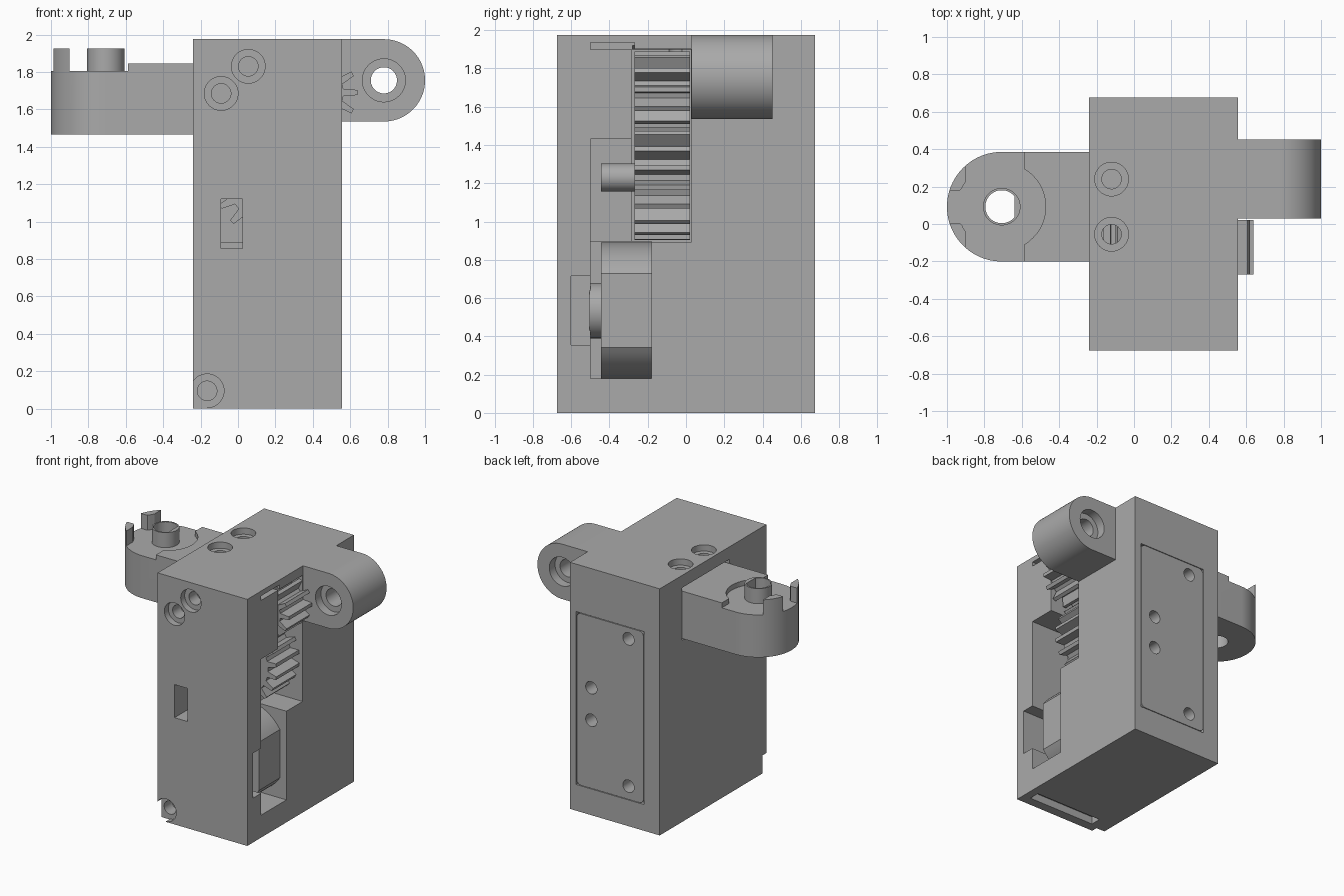
import bpy, bmesh, math
from mathutils import Vector

if "Cube" in bpy.data.objects:
    bpy.data.objects.remove(bpy.data.objects["Cube"])

grey = bpy.data.materials.new("plain grey")
grey.use_nodes = True
grey.diffuse_color = (0.4, 0.4, 0.4, 1)
grey.node_tree.nodes["Principled BSDF"].inputs["Base Color"].default_value = (0.4, 0.4, 0.4, 1)


def prism(name, axis, pts, lo, hi):
    """Extrude a 2D outline along an axis; outline is in the other two axes, in order."""
    def place(p, d):
        co = list(p)
        co.insert("xyz".index(axis), d)
        return Vector(co)
    bm = bmesh.new()
    rings = [[bm.verts.new(place(p, d)) for p in pts] for d in (lo, hi)]
    bm.faces.new(rings[0])
    bm.faces.new(rings[1])
    n = len(pts)
    for i in range(n):
        j = (i + 1) % n
        bm.faces.new((rings[0][i], rings[0][j], rings[1][j], rings[1][i]))
    bmesh.ops.recalc_face_normals(bm, faces=bm.faces)
    mesh = bpy.data.meshes.new(name)
    bm.to_mesh(mesh)
    bm.free()
    mesh.materials.append(grey)
    ob = bpy.data.objects.new(name, mesh)
    bpy.context.collection.objects.link(ob)
    return ob


def rect(a0, a1, b0, b1):
    return [(a0, b0), (a1, b0), (a1, b1), (a0, b1)]


def arc(c, r, start=0, end=360, n=48):
    steps = n if end - start == 360 else n + 1
    angles = [math.radians(start + (end - start) * i / n) for i in range(steps)]
    return [(c[0] + r * math.cos(a), c[1] + r * math.sin(a)) for a in angles]


def gear_outline(c, r, teeth, depth, turn=0):
    pts = []
    for i in range(teeth):
        for frac, rad in ((-0.30, r - depth), (-0.13, r), (0.13, r), (0.30, r - depth)):
            a = math.tau * (i + frac + turn) / teeth
            pts.append((c[0] + rad * math.cos(a), c[1] + rad * math.sin(a)))
    return pts


def boolean(target, other, op="DIFFERENCE"):
    mod = target.modifiers.new(op, "BOOLEAN")
    mod.operation, mod.solver, mod.object = op, "EXACT", other
    bpy.context.view_layer.objects.active = target
    bpy.ops.object.modifier_apply(modifier=mod.name)
    bpy.data.objects.remove(other)


def cut(target, axis, pts, lo, hi):
    boolean(target, prism("cutter", axis, pts, lo, hi))


def screw_hole(target, axis, c, face, inward):
    """Counterbored hole sunk from a face."""
    for r, depth in ((0.09, 0.05), (0.052, 0.15)):
        lo, hi = sorted((face - inward * 0.02, face + inward * depth))
        cut(target, axis, arc(c, r), lo, hi)


# Housing
TOP, FRONT, BACK, LEFT, RIGHT = 1.975, -0.675, 0.675, -0.24, 0.555
upper_gear, lower_gear, motor_c = (0.44, 1.69), (0.2, 1.23), (0.2, 0.535)
housing = prism("housing", "z", rect(LEFT, RIGHT, FRONT, BACK), 0, TOP)

# Side opening: gear bay, shaft bay, motor bay, wire slot, top relief
for y0, y1, z0, z1, x0 in (
        (-0.285, 0.025, 0.89, 1.9, -0.16),
        (-0.5, -0.28, 0.88, 1.43, -0.15),
        (-0.5, -0.18, 0.18, 0.895, -0.17),
        (-0.6, -0.49, 0.355, 0.715, 0.3),
        (-0.5, -0.27, 1.9, 1.935, 0.51)):
    cut(housing, "x", rect(y0, y1, z0, z1), x0, 0.6)
cut(housing, "y", arc(upper_gear, 0.24), -0.28, 0.025)

# Front window, bottom slot and arm socket
cut(housing, "y", rect(-0.09, 0.025, 0.855, 1.12), -0.7, -0.45)
cut(housing, "z", rect(-0.10, 0.49, -0.6, -0.515), -0.02, 0.06)
cut(housing, "x", rect(-0.21, 0.395, 1.455, 1.875), -0.3, -0.18)

# Screw holes on front and top, with the lower corner cut away
for c in ((0.055, 1.83), (-0.09, 1.685), (-0.165, 0.095)):
    screw_hole(housing, "y", c, FRONT, 1)
cut(housing, "y", rect(-0.3, -0.165, -0.02, 0.095), -0.7, FRONT + 0.05)
for y in (0.24, -0.055):
    screw_hole(housing, "z", (-0.12, y), TOP, -1)

# Back cover set into a recess
cut(housing, "y", rect(-0.1, 0.5, 0.21, 1.595), BACK - 0.03, 0.7)
corner = 0.035
cover_pts = []
for cx, cz, a in ((0.495, 1.59, 0), (-0.095, 1.59, 90), (-0.095, 0.215, 180), (0.495, 0.215, 270)):
    sx, sz = (1 if cx > 0 else -1), (1 if cz > 1 else -1)
    cover_pts += arc((cx - sx * corner, cz - sz * corner), corner, a, a + 90, 6)
cover = prism("back_cover", "y", cover_pts, BACK - 0.04, BACK)
for c in ((0.037, 1.5), (0.037, 0.32), (0.367, 1.02), (0.367, 0.76)):
    for part in (cover, housing):
        cut(part, "y", arc(c, 0.05, n=32), BACK - 0.12, 0.7)

# Mounting ear with a bore counterbored at both ends
ear_c = (0.78, 1.755)
ear = prism("mounting_ear", "y",
            arc(ear_c, 0.22, -90, 90) + [(0.54, TOP), (0.54, 1.535)], 0.03, 0.452)
cut(ear, "y", arc(ear_c, 0.07), -0.1, 0.6)
cut(ear, "y", arc(ear_c, 0.115), -0.1, 0.1)
cut(ear, "y", arc(ear_c, 0.115), 0.38, 0.6)

# Side arm with raised deck, round recess, collar and prongs
arm_c, arm_r, arm_floor = (-0.707, 0.0925), 0.293, 1.805
arm_outline = arc(arm_c, arm_r, 90, 270) + [(-0.17, -0.2), (-0.17, 0.385)]
arm = prism("side_arm", "z", arm_outline, 1.465, 1.925)
cut(arm, "z", rect(-0.9, -0.587, -0.5, 0.6), arm_floor, 2)
cut(arm, "z", rect(-0.6, 0, -0.5, 0.6), 1.845, 2)
cut(arm, "z", arc(arm_c, 0.235), arm_floor, 2)
cut(arm, "z", [(-1.1, 0.005), (-0.93, 0.005), (-0.89, -0.035), (-0.89, 0.22),
               (-0.93, 0.18), (-1.1, 0.18)], arm_floor, 2)
cut(arm, "z", arc(arm_c, 0.09), 1.4, 2)
collar = prism("arm_collar", "z", arc(arm_c, 0.1), 1.7, 1.925)
cut(collar, "z", arc(arm_c, 0.088, 40, 320), 1.6, 2)

# Gear train and shaft
prism("upper_gear", "y", gear_outline(upper_gear, 0.2, 12, 0.075), -0.27, 0.022)
prism("lower_gear", "y", gear_outline(lower_gear, 0.33, 20, 0.075, 0.5), -0.27, 0.022)
prism("gear_shaft", "y", arc(lower_gear, 0.073), -0.445, -0.265)

# Motor with flat sides and front boss
prism("motor", "y", arc(motor_c, 0.355, 33, 147, 24) + arc(motor_c, 0.355, 213, 327, 24),
      -0.445, -0.178)
prism("motor_boss", "y", arc(motor_c, 0.145), -0.505, -0.44)

# Smooth round walls, keep edges sharp
bpy.ops.object.select_all(action="DESELECT")
for ob in bpy.context.scene.objects:
    if ob.type == "MESH" and grey.name in ob.data.materials:
        ob.select_set(True)
        bpy.context.view_layer.objects.active = ob
bpy.ops.object.shade_smooth_by_angle(angle=math.radians(25))
